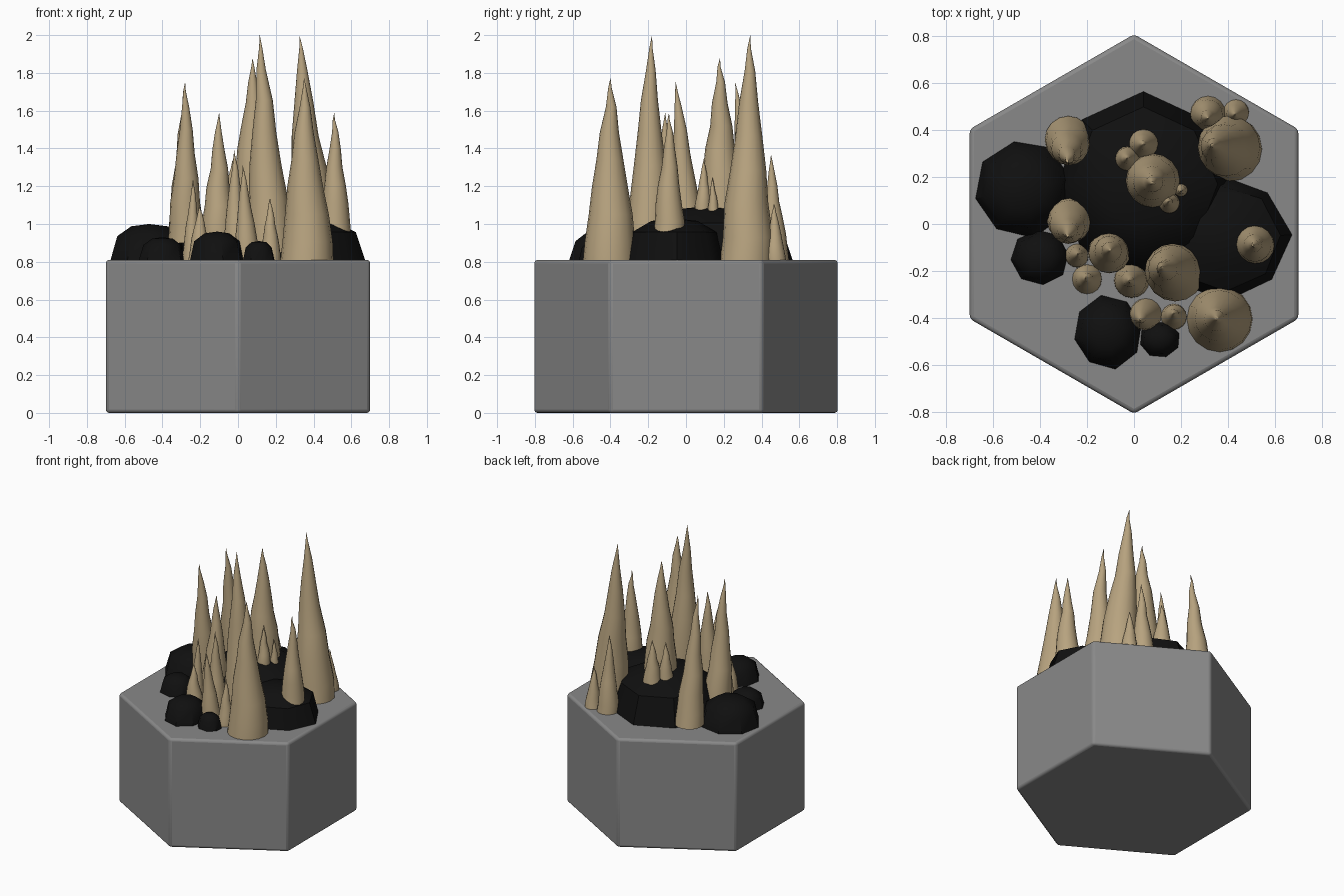
import bpy, bmesh, math, random

random.seed(4)


def material(name, rgb):
    m = bpy.data.materials.new(name)
    m.diffuse_color = (*rgb, 1)
    return m


black = material("black_rock", (0.005, 0.005, 0.005))
tan = material("tan_stone", (0.48, 0.37, 0.215))
dark_grey = material("dark_grey_stone", (0.25, 0.25, 0.25))


def loft(name, rings, tip, mat, angle):
    """Closed solid from stacked rings of points, ending in a single tip."""
    bm = bmesh.new()
    loops = [[bm.verts.new(p) for p in ring] for ring in rings]
    n = len(loops[0])
    for a, b in zip(loops, loops[1:]):
        for i in range(n):
            j = (i + 1) % n
            bm.faces.new((a[i], a[j], b[j], b[i]))
    top = bm.verts.new(tip)
    for i in range(n):
        bm.faces.new((loops[-1][i], loops[-1][(i + 1) % n], top))
    bm.faces.new(loops[0][::-1])
    me = bpy.data.meshes.new(name)
    bm.to_mesh(me)
    bm.free()
    me.materials.append(mat)
    ob = bpy.data.objects.new(name, me)
    bpy.context.collection.objects.link(ob)
    bpy.ops.object.select_all(action='DESELECT')
    ob.select_set(True)
    bpy.context.view_layer.objects.active = ob
    bpy.ops.object.shade_smooth_by_angle(angle=math.radians(angle))


def circle(cx, cy, z, r_x, r_y, n, turn=0.0, wobble=0.0):
    pts = []
    for i in range(n):
        a = 2 * math.pi * i / n + turn
        k = 1 + random.uniform(-wobble, wobble)
        pts.append((cx + r_x * k * math.cos(a), cy + r_y * k * math.sin(a), z))
    return pts


# Hexagonal base with softened edges
bpy.ops.mesh.primitive_cylinder_add(vertices=6, radius=0.808, depth=0.81, location=(0, 0, 0.405))
base = bpy.context.object
base.name = "hex_base"
base.data.materials.append(dark_grey)
bev = base.modifiers.new("bevel", 'BEVEL')
bev.width = 0.018
bev.segments = 3
bpy.ops.object.shade_smooth_by_angle(angle=math.radians(30))

# Faceted rock mounds: x, y, x radius, y radius, top z, turn
ROCKS = [
    (0.04, 0.17, 0.38, 0.40, 1.10, 0.0),
    (0.38, -0.06, 0.29, 0.27, 1.03, 0.05),
    (-0.47, 0.15, 0.212, 0.21, 1.00, 0.2),
    (-0.40, -0.14, 0.125, 0.12, 0.93, 0.1),
    (-0.11, -0.46, 0.15, 0.16, 0.96, 0.2),
    (0.11, -0.49, 0.09, 0.08, 0.91, 0.3),
]
for k, (x, y, rx, ry, top, turn) in enumerate(ROCKS):
    z0, h = 0.80, top - 0.80
    rings = [circle(x, y, z0 + f * h, rx * s, ry * s, 8, turn, 0.03)
             for f, s in ((0, 1.0), (0.68, 0.82), (0.94, 0.45))]
    loft(f"rock_{k + 1}", rings, (x, y, top), black, 42)

# Stalagmites: base x, y, z, radius, tip x, y, z
SPIKES = [
    (0.405, 0.32, 0.81, 0.14, 0.325, 0.34, 2.00),
    (0.08, 0.185, 1.08, 0.115, 0.077, 0.18, 1.88),
    (0.365, -0.405, 0.81, 0.14, 0.35, -0.40, 1.775),
    (0.175, -0.205, 0.85, 0.125, 0.115, -0.18, 2.00),
    (-0.28, 0.36, 0.83, 0.10, -0.28, 0.26, 1.75),
    (-0.275, 0.015, 0.90, 0.095, -0.28, -0.055, 1.755),
    (0.515, -0.09, 0.95, 0.083, 0.51, -0.09, 1.59),
    (-0.105, -0.12, 0.93, 0.09, -0.10, -0.11, 1.59),
    (0.04, 0.34, 1.04, 0.065, 0.04, 0.34, 1.36),
    (-0.03, 0.28, 1.05, 0.055, -0.03, 0.28, 1.34),
    (0.315, 0.47, 0.81, 0.075, 0.315, 0.45, 1.37),
    (0.435, 0.475, 0.81, 0.055, 0.43, 0.465, 1.11),
    (0.15, 0.09, 1.07, 0.045, 0.145, 0.095, 1.35),
    (0.20, 0.145, 1.07, 0.028, 0.20, 0.14, 1.25),
    (-0.243, -0.135, 0.81, 0.05, -0.238, -0.13, 1.24),
    (-0.20, -0.235, 0.81, 0.063, -0.205, -0.23, 1.10),
    (-0.01, -0.24, 0.81, 0.075, -0.02, -0.24, 1.39),
    (0.05, -0.385, 0.81, 0.068, 0.025, -0.41, 1.31),
    (0.17, -0.395, 0.81, 0.055, 0.17, -0.38, 1.14),
]
PROFILE = ((0, 1.0), (0.10, 0.95), (0.25, 0.83), (0.40, 0.68),
           (0.55, 0.51), (0.70, 0.36), (0.84, 0.20), (0.94, 0.07))
for k, (x, y, z, r, tx, ty, tz) in enumerate(SPIKES):
    rings = []
    for f, s in PROFILE:
        # Each ring drifts a little off the axis, for a rough natural outline
        j = 0.05 * r if f else 0
        cx = x + (tx - x) * f + random.uniform(-j, j)
        cy = y + (ty - y) * f + random.uniform(-j, j)
        rings.append(circle(cx, cy, z + (tz - z) * f, r * s, r * s, 16))
    loft(f"stalagmite_{k + 1}", rings, (tx, ty, tz), tan, 40)
